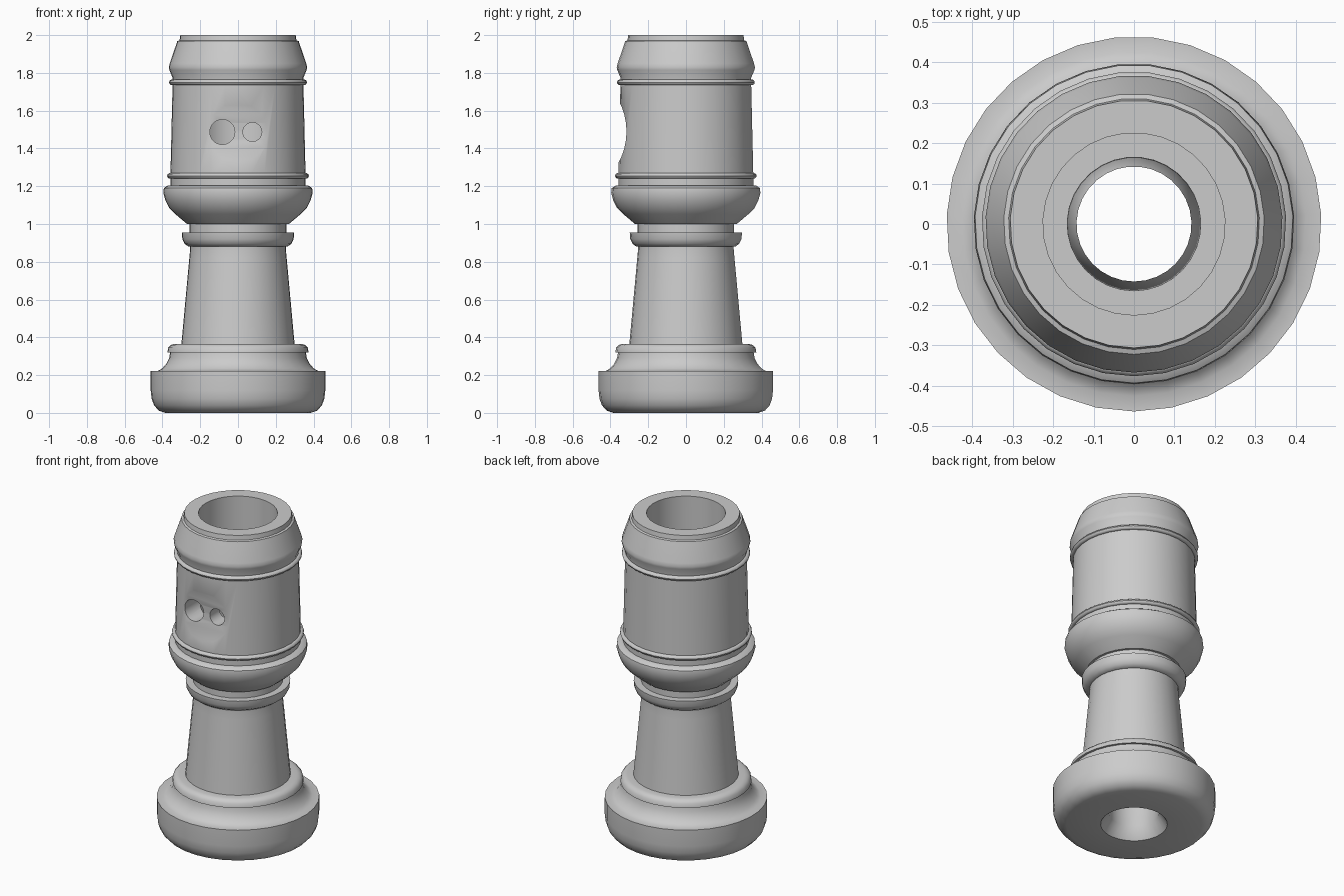
import bpy
import bmesh
from math import sin, cos, tau, radians
from mathutils import Matrix

SIDES = 31

cube = bpy.data.objects.get("Cube")
if cube:
    bpy.data.objects.remove(cube, do_unlink=True)

grey = bpy.data.materials.new("plain_grey")
grey.use_nodes = True
colour = (0.6, 0.6, 0.6, 1)
grey.diffuse_color = colour
grey.node_tree.nodes["Principled BSDF"].inputs["Base Color"].default_value = colour


def finish(name, bm):
    bmesh.ops.recalc_face_normals(bm, faces=bm.faces)
    mesh = bpy.data.meshes.new(name)
    bm.to_mesh(mesh)
    bm.free()
    mesh.materials.append(grey)
    obj = bpy.data.objects.new(name, mesh)
    bpy.context.collection.objects.link(obj)
    return obj


def lathe(name, profile):
    """Turn a closed (radius, height) outline around z."""
    bm = bmesh.new()
    loops = []
    for i in range(SIDES):
        a = tau * i / SIDES
        loops.append([bm.verts.new((r * sin(a), -r * cos(a), z)) for r, z in profile])
    n = len(profile)
    for i in range(SIDES):
        p, q = loops[i], loops[(i + 1) % SIDES]
        for j in range(n):
            k = (j + 1) % n
            bm.faces.new((p[j], q[j], q[k], p[k]))
    return finish(name, bm)


def bar(name, radius, length, axis, centre, sides):
    """Cylinder along x or y, used as a cutter."""
    bm = bmesh.new()
    turn = Matrix.Rotation(radians(90), 4, "Y" if axis == "x" else "X")
    bmesh.ops.create_cone(bm, cap_ends=True, segments=sides, radius1=radius,
                          radius2=radius, depth=length,
                          matrix=Matrix.Translation(centre) @ turn)
    return finish(name, bm)


def activate(obj):
    bpy.ops.object.select_all(action="DESELECT")
    obj.select_set(True)
    bpy.context.view_layer.objects.active = obj


def cut(obj, cutter):
    cutter.hide_render = True
    mod = obj.modifiers.new("cut", "BOOLEAN")
    mod.operation = "DIFFERENCE"
    mod.solver = "EXACT"
    mod.object = cutter
    activate(obj)
    bpy.ops.object.modifier_apply(modifier=mod.name)
    bpy.data.objects.remove(cutter, do_unlink=True)


# Outline of the turned body, from the foot upwards, then down the bore
foot = [(0.19, 0), (0.385, 0), (0.42, 0.012), (0.445, 0.04), (0.458, 0.075),
        (0.463, 0.12), (0.463, 0.222), (0.425, 0.222), (0.402, 0.235),
        (0.38, 0.26), (0.365, 0.29), (0.36, 0.32), (0.374, 0.32),
        (0.37, 0.345), (0.355, 0.36), (0.335, 0.365)]
shaft = [(0.3, 0.365), (0.258, 0.82), (0.254, 0.865), (0.254, 0.88)]
collar = [(0.262, 0.88), (0.283, 0.895), (0.295, 0.92), (0.298, 0.955),
          (0.256, 0.955), (0.256, 1.0)]
bowl = [(0.27, 1.0), (0.333, 1.053), (0.365, 1.085), (0.385, 1.125),
        (0.396, 1.165), (0.393, 1.19), (0.37, 1.205)]
barrel = [(0.358, 1.205), (0.358, 1.27), (0.347, 1.735), (0.347, 1.775)]
crown = [(0.364, 1.815), (0.367, 1.83), (0.362, 1.85), (0.326, 1.955),
         (0.322, 1.968), (0.31, 1.972), (0.306, 2.0)]
bore = [(0.225, 2.0), (0.225, 1.1), (0.165, 1.1), (0.142, 0.07)]
body = lathe("turned_body", foot + shaft + collar + bowl + barrel + crown + bore)

# Concave scoop on the front, then the two round openings into the bore
cut(body, bar("scoop_cutter", 0.344, 0.6, "x", (0, -0.659, 1.49), 48))
for name, x, radius in (("large_opening", -0.083, 0.066), ("small_opening", 0.076, 0.05)):
    cut(body, bar(name, radius, 0.3, "y", (x, -0.3, 1.487), 32))

# Rounded beads above and below the barrel
beads = []
for name, r, z in (("lower_bead", 0.36, 1.255), ("upper_bead", 0.35, 1.75)):
    outline = [(r + 0.016 * cos(tau * i / 10), z + 0.015 * sin(tau * i / 10))
               for i in range(10)]
    beads.append(lathe(name, outline))

for obj in [body] + beads:
    activate(obj)
    bpy.ops.object.shade_smooth_by_angle(angle=radians(38))
